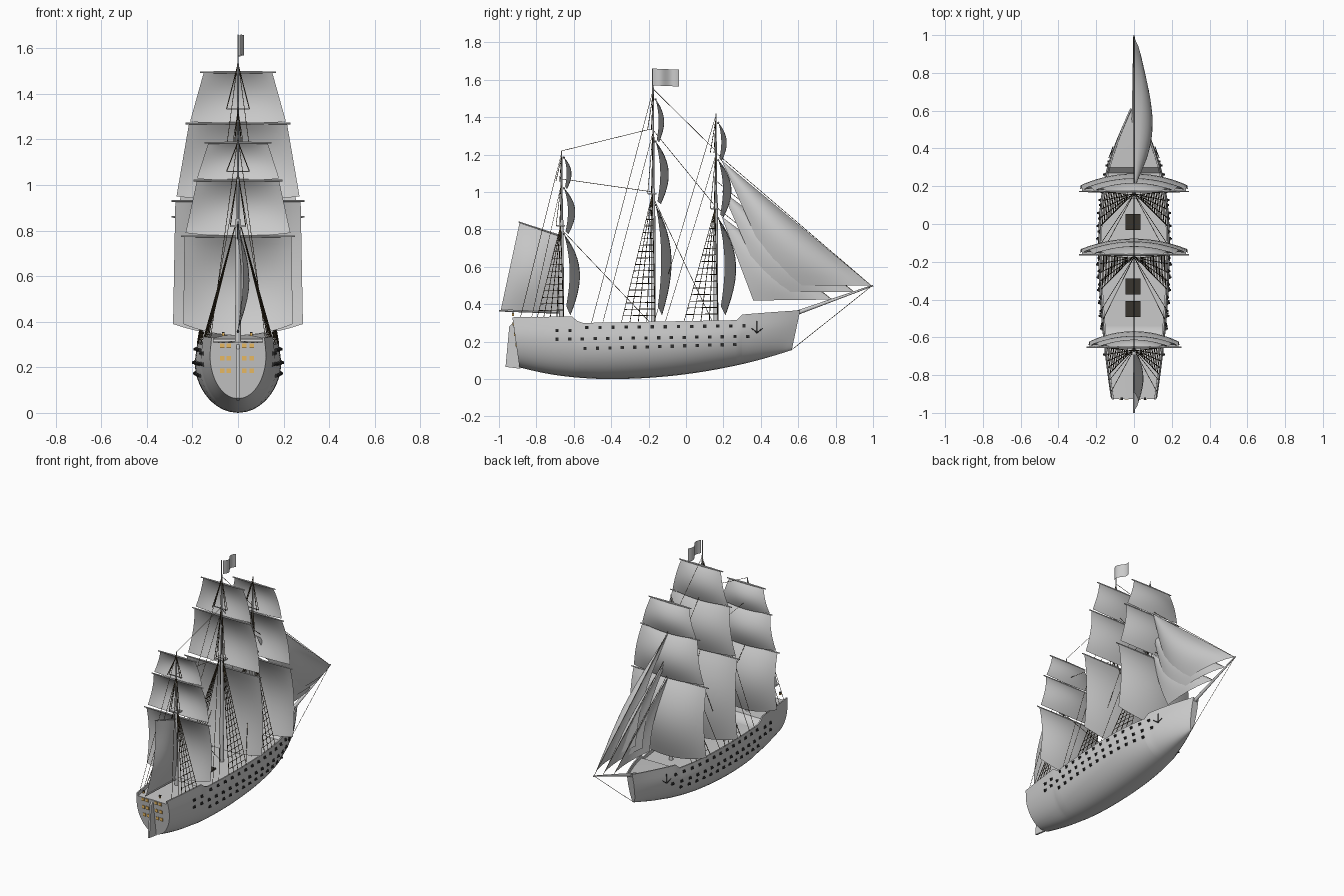
import bpy, bmesh, math
from mathutils import Vector

cube = bpy.data.objects.get("Cube")
if cube:
    bpy.data.objects.remove(cube, do_unlink=True)


def material(name, rgb):
    m = bpy.data.materials.new(name)
    m.use_nodes = True
    m.diffuse_color = (*rgb, 1)
    m.node_tree.nodes["Principled BSDF"].inputs["Base Color"].default_value = (*rgb, 1)
    return m


GREY = material("pale grey", (0.6, 0.6, 0.6))
DARK = material("dark wood", (0.04, 0.035, 0.028))
ROPE = material("rope brown", (0.045, 0.032, 0.016))
IRON = material("iron", (0.03, 0.03, 0.03))
GOLD = material("window gold", (0.8, 0.48, 0.12))


def finish(name, bm, mat, smooth=None):
    bmesh.ops.remove_doubles(bm, verts=bm.verts, dist=0.00005)
    me = bpy.data.meshes.new(name)
    bm.to_mesh(me)
    bm.free()
    me.materials.append(mat)
    ob = bpy.data.objects.new(name, me)
    bpy.context.collection.objects.link(ob)
    if smooth:
        bpy.ops.object.select_all(action='DESELECT')
        ob.select_set(True)
        bpy.context.view_layer.objects.active = ob
        bpy.ops.object.shade_smooth_by_angle(angle=math.radians(smooth))
    return ob


def add_grid(bm, fn, nu, nv):
    rows = [[bm.verts.new(fn(i / nu, j / nv)) for i in range(nu + 1)] for j in range(nv + 1)]
    for a, b in zip(rows, rows[1:]):
        for i in range(nu):
            bm.faces.new((a[i], a[i + 1], b[i + 1], b[i]))


def add_box(bm, centre, size):
    r = bmesh.ops.create_cube(bm, size=1)
    for v in r["verts"]:
        v.co = Vector(centre) + Vector(a * b for a, b in zip(v.co, size))


def add_rod(bm, a, b, r1, r2, sides=8):
    a, b = Vector(a), Vector(b)
    r = bmesh.ops.create_cone(bm, cap_ends=True, segments=sides, radius1=r1, radius2=r2, depth=(b - a).length)
    q = Vector((0, 0, 1)).rotation_difference(b - a)
    for v in r["verts"]:
        v.co = q @ v.co + (a + b) / 2


def ropes(name, lines, radius):
    cu = bpy.data.curves.new(name, 'CURVE')
    cu.dimensions = '3D'
    cu.bevel_depth, cu.bevel_resolution = radius, 0
    for line in lines:
        sp = cu.splines.new('POLY')
        sp.points.add(len(line) - 1)
        for p, co in zip(sp.points, line):
            p.co = (*co, 1)
    cu.materials.append(ROPE)
    bpy.context.collection.objects.link(bpy.data.objects.new(name, cu))


# Hull shape rules: keel, rail and half width along the length
RAIL = [(-0.93, 0.33), (-0.61, 0.335), (-0.58, 0.31), (-0.55, 0.3), (0.27, 0.315), (0.3, 0.345), (0.6, 0.37)]


def rail(y):
    for (y0, z0), (y1, z1) in zip(RAIL, RAIL[1:]):
        if y <= y1:
            return z0 + (z1 - z0) * max(0, y - y0) / (y1 - y0)
    return RAIL[-1][1]


def keel(y):
    return 0.15 * ((y + 0.4) / 0.96) ** 2 if y > -0.4 else 0.06 * ((y + 0.4) / 0.5) ** 2


def half(y, z):
    if y > -0.15:
        w = 0.19 * (1 - min(1, (y + 0.15) / 0.76) ** 2.65)
    else:
        w = 0.19 - 0.07 * ((-0.15 - y) / 0.78) ** 1.8
    k, top = keel(y), rail(y)
    s = (z - k) / ((top - k) * 0.72)
    return max(0.002, w * (math.sqrt(max(0, 1 - (1 - s) ** 2)) if s < 1 else 1 - 0.15 * (s - 1)))


def hull_section(y):
    k, top = keel(y), rail(y)
    pts = [(0, k)]
    for i in range(1, 15):
        z = k + (top - k) * (i / 14) ** 1.6
        pts.append((half(y, z), z))
    edge = max(0.001, pts[-1][0] - 0.009)
    pts += [(edge, top), (edge, top - 0.022), (0, top - 0.02)]
    rake = 0.22 * max(0, (y - 0.3) / 0.28) ** 2 if y > 0.3 else -0.14 * max(0, (-0.7 - y) / 0.21)
    return [Vector((x, y + rake * (z - 0.2), z)) for x, z in pts]


# Hull with bulwark, deck and flat transom
ys = sorted([-0.91 + 1.485 * i / 48 for i in range(49)] + [p[0] for p in RAIL[1:-1]])
bm = bmesh.new()
rows = [[bm.verts.new(p) for p in hull_section(y)] for y in ys]
for a, b in zip(rows, rows[1:]):
    for i in range(len(a) - 1):
        bm.faces.new((a[i], b[i], b[i + 1], a[i + 1]))
bm.faces.new(rows[0])
bm.faces.new(rows[-1])
geom = bm.verts[:] + bm.edges[:] + bm.faces[:]
bmesh.ops.mirror(bm, geom=geom, axis='X', merge_dist=0.0001)
bmesh.ops.recalc_face_normals(bm, faces=bm.faces)
finish("hull", bm, GREY, 35)

# Rudder blade
bm = bmesh.new()
blade = [(-0.965, 0.065), (-0.885, 0.055), (-0.925, 0.3), (-0.945, 0.28)]
f = bm.faces.new([bm.verts.new((-0.006, y, z)) for y, z in blade])
ext = bmesh.ops.extrude_face_region(bm, geom=[f])
bmesh.ops.translate(bm, verts=[v for v in ext["geom"] if isinstance(v, bmesh.types.BMVert)], vec=(0.012, 0, 0))
bmesh.ops.recalc_face_normals(bm, faces=bm.faces)
finish("rudder", bm, GREY)

# Stern windows, following the raked transom
bm = bmesh.new()
for z in (0.185, 0.24, 0.295):
    for x in (-0.07, -0.04, 0.028, 0.06):
        add_box(bm, (x, -0.911 - 0.14 * (z - 0.2), z), (0.02, 0.008, 0.02))
finish("stern_windows", bm, GOLD)

# Stern lanterns with iron caps
for name, dz, size, mat in (("lantern_glass", 0.012, 0.01, GOLD), ("lantern_caps", 0.021, 0.012, IRON)):
    bm = bmesh.new()
    for x in (-0.065, 0.058):
        add_box(bm, (x, -0.925, 0.332 + dz), (size, size, 0.012 if mat == GOLD else 0.006))
    finish(name, bm, mat)

# Guns in three decks on both sides
bm = bmesh.new()
ports = [(-0.69, 0.26), (-0.62, 0.26)]
for y0, y1, z0, z1, n in ((-0.53, 0.31, 0.275, 0.285, 13), (-0.69, 0.33, 0.213, 0.228, 16), (-0.54, 0.26, 0.163, 0.185, 13)):
    ports += [(y0 + (y1 - y0) * i / (n - 1), z0 + (z1 - z0) * i / (n - 1)) for i in range(n)]
for side in (-1, 1):
    for y, z in ports:
        x = half(y, z)
        add_box(bm, (side * x, y, z), (0.008, 0.018, 0.017))
        add_rod(bm, (side * (x - 0.01), y, z), (side * (x + 0.012), y, z), 0.006, 0.005, 6)
finish("guns", bm, IRON)

# Deck hatches
bm = bmesh.new()
for y in (0.01, -0.33, -0.45):
    add_box(bm, (-0.005, y, rail(y) - 0.016), (0.08, 0.085, 0.012))
finish("hatches", bm, DARK)

# Anchors hung on both bows
bm = bmesh.new()
for side in (-1, 1):
    def at(y, z):
        return (side * (half(y, z) + 0.006), y, z)
    add_rod(bm, at(0.38, 0.247), at(0.38, 0.31), 0.0028, 0.0028, 6)
    for dy in (-0.03, 0.03):
        add_rod(bm, at(0.38, 0.247), at(0.38 + dy, 0.272), 0.003, 0.002, 6)
finish("anchors", bm, IRON)

# Each mast: y, top z, platform z, crosstree z, shroud spread, sails (top z, foot z, top half width, foot half width, belly)
MASTS = {
    "mizzen": (-0.665, 1.22, 0.82, 1.06, 0.14, [(0.775, 0.39, 0.235, 0.24, 0.085), (1.02, 0.79, 0.18, 0.23, 0.06), (1.185, 1.03, 0.13, 0.18, 0.04)]),
    "main": (-0.175, 1.56, 0.99, 1.335, 0.18, [(0.93, 0.39, 0.275, 0.285, 0.085), (1.27, 0.95, 0.215, 0.27, 0.07), (1.495, 1.28, 0.15, 0.21, 0.045)]),
    "fore": (0.16, 1.42, 0.91, 1.21, 0.18, [(0.86, 0.39, 0.275, 0.285, 0.095), (1.17, 0.88, 0.21, 0.265, 0.07), (1.37, 1.18, 0.145, 0.205, 0.045)]),
}
for name, (my, top, plat, cross, spread, sails) in MASTS.items():
    deck = rail(my) - 0.03
    bm = bmesh.new()
    add_rod(bm, (0, my, deck), (0, my, plat + 0.03), 0.013, 0.01, 12)
    add_rod(bm, (0, my, plat - 0.02), (0, my, top), 0.008, 0.003)
    add_box(bm, (0, my - 0.005, plat), (0.07, 0.045, 0.008))
    add_box(bm, (0, my - 0.01, cross), (0.1, 0.006, 0.005))
    finish(name + "_mast", bm, GREY, 40)
    bm = bmesh.new()
    for z1, z0, w1, w0, belly in sails:
        for s in (-1, 1):
            add_rod(bm, (0, my + 0.012, z1), (s * (w1 + 0.016), my + 0.012, z1), 0.006, 0.0035)
    finish(name + "_yards", bm, GREY, 40)
    bm = bmesh.new()
    for n, (z1, z0, w1, w0, belly) in enumerate(sails):
        def cloth(a, t):
            u = 2 * a - 1
            dip = (0.05 if n == 0 else 0.015) * (1 - u * u) * t * t
            y = my + 0.013 + belly * math.sin(math.pi * 0.87 * t ** 0.9) * (1 - 0.65 * u * u)
            return (u * (w1 + (w0 - w1) * t), y, z1 + (z0 - z1) * t - dip)
        add_grid(bm, cloth, 16, 12)
    finish(name + "_square_sails", bm, GREY, 60)

    # Shrouds with ratlines, topmast shrouds and backstays
    shrouds, backstays = [], []
    for s in (-1, 1):
        feet = [Vector((s * half(y, rail(y)), y, rail(y))) for y in (my + 0.01 - spread * i / 4 for i in range(5))]
        head = Vector((s * 0.012, my - 0.005, plat))
        shrouds += [(f, head) for f in feet]
        steps = int((plat - deck) / 0.035)
        shrouds += [[f.lerp(head, k / steps) for f in feet] for k in range(1, steps - 1)]
        for low, high, w in ((plat, cross, 0.034), (cross, top - 0.03, 0.05)):
            for dy in (-0.03, -0.01):
                shrouds.append(((s * w, my + dy, low), (0, my, high)))
        run = 0.22 if name == "mizzen" else 0.33
        for high, back in ((top, run), (cross, run - 0.06)):
            y = my - back
            backstays.append(((0, my, high - 0.01), (s * half(y, rail(y)), y, rail(y))))
    ropes(name + "_shrouds", shrouds, 0.0021)
    ropes(name + "_backstays", backstays, 0.0014)

# Fore-and-aft stays between masts and to the bowsprit
stays = [(-0.665, 1.22, -0.175, 1.34), (-0.665, 1.07, -0.175, 1.0), (-0.665, 0.8, -0.19, 0.3),
         (-0.175, 1.55, 0.16, 1.22), (-0.175, 1.33, 0.16, 0.92), (-0.175, 0.97, 0.14, 0.31),
         (0.16, 1.21, 0.99, 0.5), (0.16, 1.06, 0.9, 0.465), (0.16, 0.92, 0.78, 0.425),
         (0.99, 0.495, 0.57, 0.16)]
ropes("stays", [((0, a, b), (0, c, d)) for a, b, c, d in stays], 0.0014)

# Bowsprit
bm = bmesh.new()
add_rod(bm, (0, 0.54, 0.335), (0, 1.0, 0.5), 0.013, 0.004, 10)
finish("bowsprit", bm, GREY, 40)

# Jibs, billowing to the left side
bm = bmesh.new()
for head, tack, clew, belly in (((0.19, 1.17), (0.99, 0.5), (0.49, 0.5), 0.21),
                                ((0.19, 1.01), (0.9, 0.465), (0.43, 0.465), 0.16),
                                ((0.19, 0.87), (0.78, 0.425), (0.36, 0.42), 0.12)):
    def jib(a, t):
        p = Vector(head).lerp(Vector(clew).lerp(Vector(tack), a), t)
        return (belly * (1 - a) ** 0.8 * (0.3 + a) * math.sin(math.pi * (0.1 + 0.75 * t)) * t ** 0.5 * 1.3, p.x, p.y)
    add_grid(bm, jib, 10, 14)
finish("jibs", bm, GREY, 60)

# Spanker sail with gaff and boom
bm = bmesh.new()


def spanker(a, t):
    p = Vector((-0.68, 0.765)).lerp(Vector((-0.89, 0.835)), a).lerp(Vector((-0.68, 0.36)).lerp(Vector((-0.99, 0.37)), a), t)
    return (0.05 * math.sin(math.pi * t) * math.sin(math.pi * (0.1 + 0.75 * a)), p.x, p.y)


add_grid(bm, spanker, 10, 10)
finish("spanker_sail", bm, GREY, 60)
bm = bmesh.new()
add_rod(bm, (0, -0.67, 0.765), (0, -0.895, 0.84), 0.005, 0.003)
add_rod(bm, (0, -0.67, 0.355), (0, -1.0, 0.365), 0.006, 0.004)
finish("spanker_spars", bm, GREY, 40)

# Flag on its pole above the main mast
bm = bmesh.new()
add_rod(bm, (0, -0.178, 1.5), (0, -0.178, 1.66), 0.003, 0.003, 6)
finish("flag_pole", bm, GREY, 40)
bm = bmesh.new()
add_grid(bm, lambda a, t: (0.012 + 0.015 * math.sin(a * 2 * math.pi), -0.178 + 0.14 * a, 1.66 - 0.09 * t - 0.006 * a), 16, 2)
finish("flag", bm, GREY, 60)
